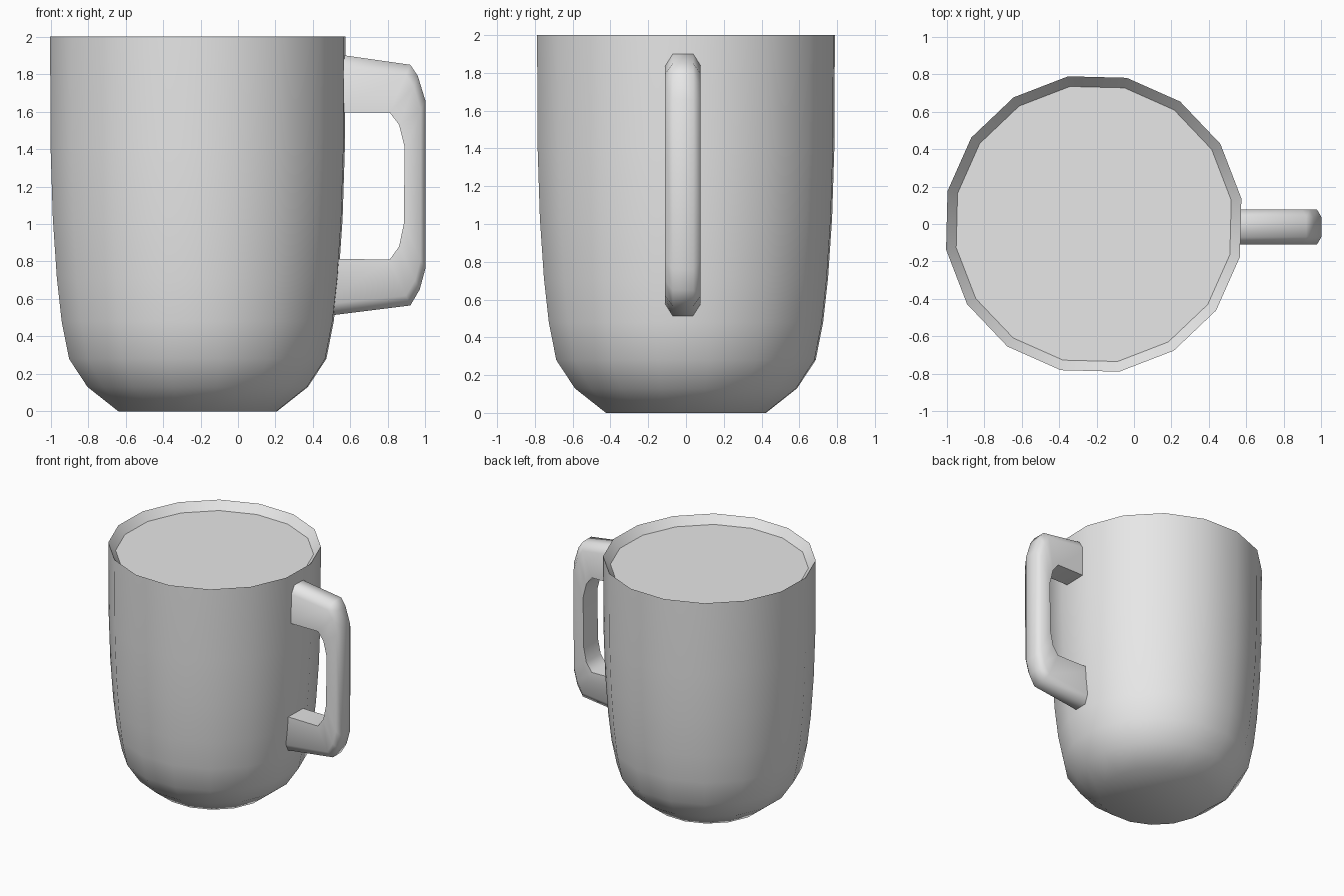
import bpy, bmesh, math
from mathutils import Vector

cube = bpy.data.objects.get("Cube")
if cube:
    bpy.data.objects.remove(cube, do_unlink=True)

grey = bpy.data.materials.new("light grey")
grey.use_nodes = True
colour = (0.8, 0.8, 0.8, 1)
grey.diffuse_color = colour
grey.node_tree.nodes["Principled BSDF"].inputs["Base Color"].default_value = colour


def loft(name, rings, smooth_angle):
    """Join matching rings of points into a capped, smooth-shaded solid."""
    bm = bmesh.new()
    loops = [[bm.verts.new(p) for p in ring] for ring in rings]
    for a, b in zip(loops, loops[1:]):
        for i in range(len(a)):
            j = (i + 1) % len(a)
            bm.faces.new((a[i], a[j], b[j], b[i]))
    bm.faces.new(loops[0][::-1])
    bm.faces.new(loops[-1])
    bmesh.ops.recalc_face_normals(bm, faces=bm.faces)
    mesh = bpy.data.meshes.new(name)
    bm.to_mesh(mesh)
    bm.free()
    mesh.materials.append(grey)
    obj = bpy.data.objects.new(name, mesh)
    bpy.context.collection.objects.link(obj)
    bpy.ops.object.select_all(action="DESELECT")
    obj.select_set(True)
    bpy.context.view_layer.objects.active = obj
    bpy.ops.object.shade_smooth_by_angle(angle=math.radians(smooth_angle))
    return obj


# Cup: turned profile (radius, height), ending at the sunken top surface
SIDES = 16
CENTRE_X = -0.215
TWIST = math.radians(9.8)
profile = [(0.43, 0), (0.597, 0.13), (0.697, 0.28), (0.737, 0.48), (0.763, 0.71),
           (0.785, 1.03), (0.797, 1.4), (0.8, 2), (0.745, 1.935)]


def circle(radius, z):
    angles = [TWIST + math.tau * i / SIDES for i in range(SIDES)]
    return [(CENTRE_X + radius * math.cos(a), radius * math.sin(a), z) for a in angles]


loft("cup", [circle(r, z) for r, z in profile], 45)

# Handle: paired outer and inner outline points (x, z), chamfered on the outside
HANDLE_Y = -0.016
HALF_WIDTH, HALF_RIDGE = 0.094, 0.054
outer = [(0.5, 1.91), (0.92, 1.85), (0.96, 1.79), (1, 1.66),
         (1, 0.76), (0.97, 0.65), (0.92, 0.565), (0.44, 0.505)]
inner = [(0.5, 1.595), (0.81, 1.595), (0.86, 1.53), (0.89, 1.41),
         (0.885, 1.0), (0.86, 0.88), (0.81, 0.81), (0.44, 0.815)]


def section(out, inn):
    out, inn = Vector(out), Vector(inn)
    gap = inn - out
    shoulder = out + gap.normalized() * (0.02 + 0.14 * gap.length)
    half = [(HALF_RIDGE, out), (HALF_WIDTH, shoulder), (HALF_WIDTH, inn)]
    points = half + [(-w, p) for w, p in reversed(half)]
    return [(p.x, HANDLE_Y + w, p.y) for w, p in points]


loft("handle", [section(o, i) for o, i in zip(outer, inner)], 60)
